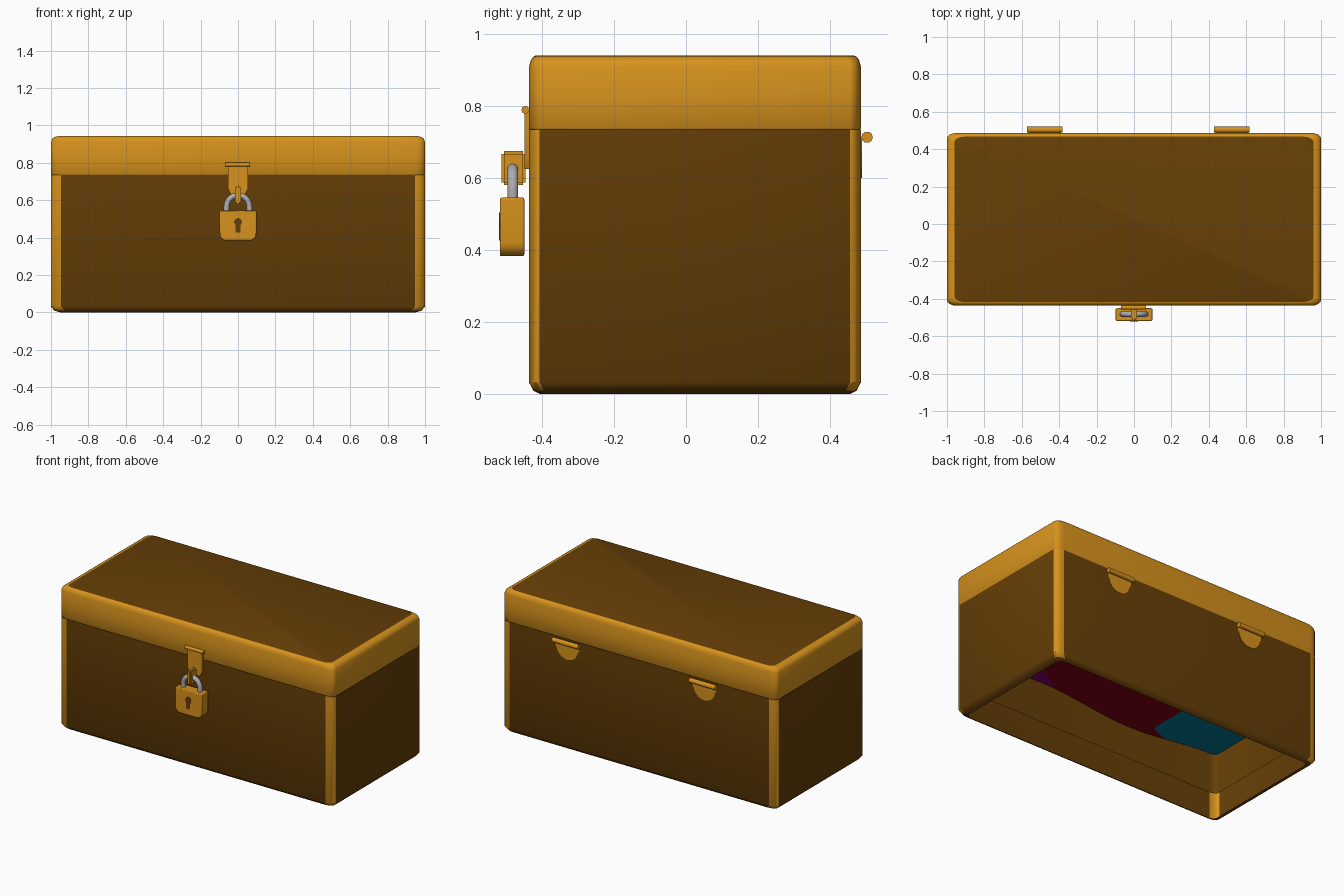
import bpy, bmesh, math

if "Cube" in bpy.data.objects:
    bpy.data.objects.remove(bpy.data.objects["Cube"])


def mat(name, rgb):
    m = bpy.data.materials.new(name)
    m.diffuse_color = (*rgb, 1)
    m.use_nodes = True
    m.node_tree.nodes["Principled BSDF"].inputs["Base Color"].default_value = m.diffuse_color
    return m


WOOD = mat("brown wood", (0.135, 0.050, 0.002))
BRASS = mat("brass", (0.68, 0.29, 0.012))
STEEL = mat("steel", (0.42, 0.42, 0.44))
RED = mat("red cloth", (0.22, 0.0, 0.006))
TEAL = mat("teal cloth", (0.0, 0.18, 0.28))
PURPLE = mat("purple cloth", (0.22, 0.0, 0.16))

CY, HX, HY = 0.025, 1.0, 0.462      # chest centre and half sizes
CX, CYR = 0.054, 0.03               # corner size along x and y


def finish(name, bm, mats, angle=40):
    me = bpy.data.meshes.new(name)
    bm.to_mesh(me)
    bm.free()
    ob = bpy.data.objects.new(name, me)
    bpy.context.collection.objects.link(ob)
    for m in mats:
        me.materials.append(m)
    bpy.ops.object.select_all(action='DESELECT')
    ob.select_set(True)
    bpy.context.view_layer.objects.active = ob
    bpy.ops.object.shade_smooth_by_angle(angle=math.radians(angle))
    return ob


def shell(rings, cap, rule, seg=4):
    """Loft rounded rectangles: rings are (inset x, inset y, z)."""
    bm = bmesh.new()
    loops = []
    for ix, iy, z in rings:
        loop = []
        for q in range(4):
            sx, sy = [(1, 1), (-1, 1), (-1, -1), (1, -1)][q]
            for k in range(seg + 1):
                a = math.pi / 2 * (q + k / seg)
                x = sx * (HX - ix - CX) + CX * math.cos(a)
                y = sy * (HY - iy - CYR) + CYR * math.sin(a)
                loop.append(bm.verts.new((x, y + CY, z)))
        loops.append(loop)
    n = len(loops[0])
    for r, (a, b) in enumerate(zip(loops, loops[1:])):
        for i in range(n):
            f = bm.faces.new((a[i], a[(i + 1) % n], b[(i + 1) % n], b[i]))
            f.material_index = rule(r, i % (seg + 1) < seg)
    if cap:
        bm.faces.new(loops[-1])
    return bm


def prism(name, pts, y0, y1, m):
    """Extrude an x-z outline from y0 to y1."""
    bm = bmesh.new()
    f = bm.faces.new([bm.verts.new((x, y0, z)) for x, z in pts])
    out = bmesh.ops.extrude_face_region(bm, geom=[f])
    for v in out["geom"]:
        if isinstance(v, bmesh.types.BMVert):
            v.co.y = y1
    bmesh.ops.recalc_face_normals(bm, faces=bm.faces)
    return finish(name, bm, [m])


def rod(name, pts, r, m):
    """Round bar along a path."""
    cu = bpy.data.curves.new(name, 'CURVE')
    cu.dimensions = '3D'
    cu.bevel_depth, cu.bevel_resolution, cu.use_fill_caps = r, 3, True
    sp = cu.splines.new('POLY')
    sp.points.add(len(pts) - 1)
    for p, co in zip(sp.points, pts):
        p.co = (*co, 1)
    sp.use_smooth = True
    ob = bpy.data.objects.new(name, cu)
    bpy.context.collection.objects.link(ob)
    cu.materials.append(m)
    return ob


def arc(cx, cz, r, a0, a1, n):
    return [(cx + r * math.cos(math.radians(a0 + (a1 - a0) * i / n)),
             cz + r * math.sin(math.radians(a0 + (a1 - a0) * i / n))) for i in range(n + 1)]


# Body: open-bottomed wooden shell with brass corner edges
bm = shell([(0.05, 0.03, 0.0), (0.018, 0.012, 0.009), (0, 0, 0.032), (0, 0, 0.735)], False,
           lambda r, corner: 1 if corner and r > 0 else 0)
finish("chest_body", bm, [WOOD, BRASS])

# Inner lining
bm = shell([(0.03, 0.025, 0.18), (0.03, 0.025, 0.72)], False, lambda r, c: 0)
bmesh.ops.reverse_faces(bm, faces=bm.faces)
finish("chest_lining", bm, [WOOD])

# Lid: brass rim rolled under at the bottom, wooden top panel
bm = shell([(0.03, 0.025, 0.729), (0.006, 0.005, 0.731), (0, 0, 0.74), (0, 0, 0.83), (0, 0, 0.91),
            (0.006, 0.005, 0.928), (0.02, 0.012, 0.938), (0.04, 0.02, 0.942)], True,
           lambda r, corner: 1)
finish("chest_lid", bm, [WOOD, BRASS], 60)

# Cloth inside: rippled sheets across the chest, meeting along slanted seams
def teal_edge(y):
    return min(-0.62 + 2.0 * (y + 0.43), -0.43)


def purple_edge(y):
    return min(0.24 + 1.5 * (y + 0.43), 0.7)


for name, m, x_lo, x_hi in (("teal_cloth", TEAL, lambda y: -0.97, teal_edge),
                            ("red_cloth", RED, teal_edge, purple_edge),
                            ("purple_cloth", PURPLE, purple_edge, lambda y: 0.97)):
    bm = bmesh.new()
    nx, ny = 14, 12
    grid = []
    for i in range(nx + 1):
        row = []
        for j in range(ny + 1):
            y = CY - 0.436 + 0.872 * j / ny
            x = x_lo(y) + (x_hi(y) - x_lo(y)) * i / nx
            row.append(bm.verts.new((x, y, 0.42 - 0.026 * math.cos(4.8 * (x + 0.3)))))
        grid.append(row)
    for i in range(nx):
        for j in range(ny):
            bm.faces.new((grid[i][j], grid[i + 1][j], grid[i + 1][j + 1], grid[i][j + 1]))
    finish(name, bm, [m])

# Hinges: barrel and rounded leaf on the back
for side, x in (("left", -0.477), ("right", 0.523)):
    rod(f"hinge_barrel_{side}", [(x - 0.095, 0.504, 0.714), (x + 0.095, 0.504, 0.714)], 0.016, BRASS)
    leaf = [(x - 0.088, 0.712), (x - 0.088, 0.68)] + arc(x, 0.68, 0.08, 190, 350, 10) \
        + [(x + 0.088, 0.68), (x + 0.088, 0.712)]
    prism(f"hinge_leaf_{side}", leaf, 0.484, 0.4895, BRASS)

# Clasp: hinge pin, strap and staple
rod("clasp_pin", [(-0.07, -0.447, 0.79), (0.065, -0.447, 0.79)], 0.011, BRASS)
prism("clasp_strap", [(-0.053, 0.79), (-0.053, 0.66), (-0.035, 0.625), (0.035, 0.625),
                      (0.053, 0.66), (0.053, 0.79)], -0.449, -0.437, BRASS)
bm = bmesh.new()
bmesh.ops.create_cube(bm, size=1)
for v in bm.verts:
    v.co = (v.co.x * 0.03, v.co.y * 0.068 - 0.48, v.co.z * 0.095 + 0.628)
bmesh.ops.bevel(bm, geom=bm.edges[:], offset=0.008, segments=2, affect='EDGES')
finish("clasp_staple", bm, [BRASS])

# Padlock: body with rounded bottom, steel shackle, keyhole
outline = [(-0.098, 0.546)] + arc(-0.06, 0.421, 0.038, 180, 270, 5) \
    + arc(0.06, 0.421, 0.038, 270, 360, 5) + [(0.098, 0.546)]
lock = prism("padlock_body", outline, -0.518, -0.45, BRASS)
bev = lock.modifiers.new("edge", 'BEVEL')
bev.width, bev.segments, bev.limit_method = 0.005, 2, 'ANGLE'
path = [(-0.061, 0.53)] + arc(0, 0.565, 0.061, 180, 0, 16) + [(0.061, 0.53)]
rod("padlock_shackle", [(x, -0.482, z) for x, z in path], 0.0155, STEEL)
hole = arc(0, 0.483, 0.021, -50, 230, 14) + [(-0.014, 0.427), (0.014, 0.427)]
prism("keyhole", hole, -0.5205, -0.516, WOOD)
